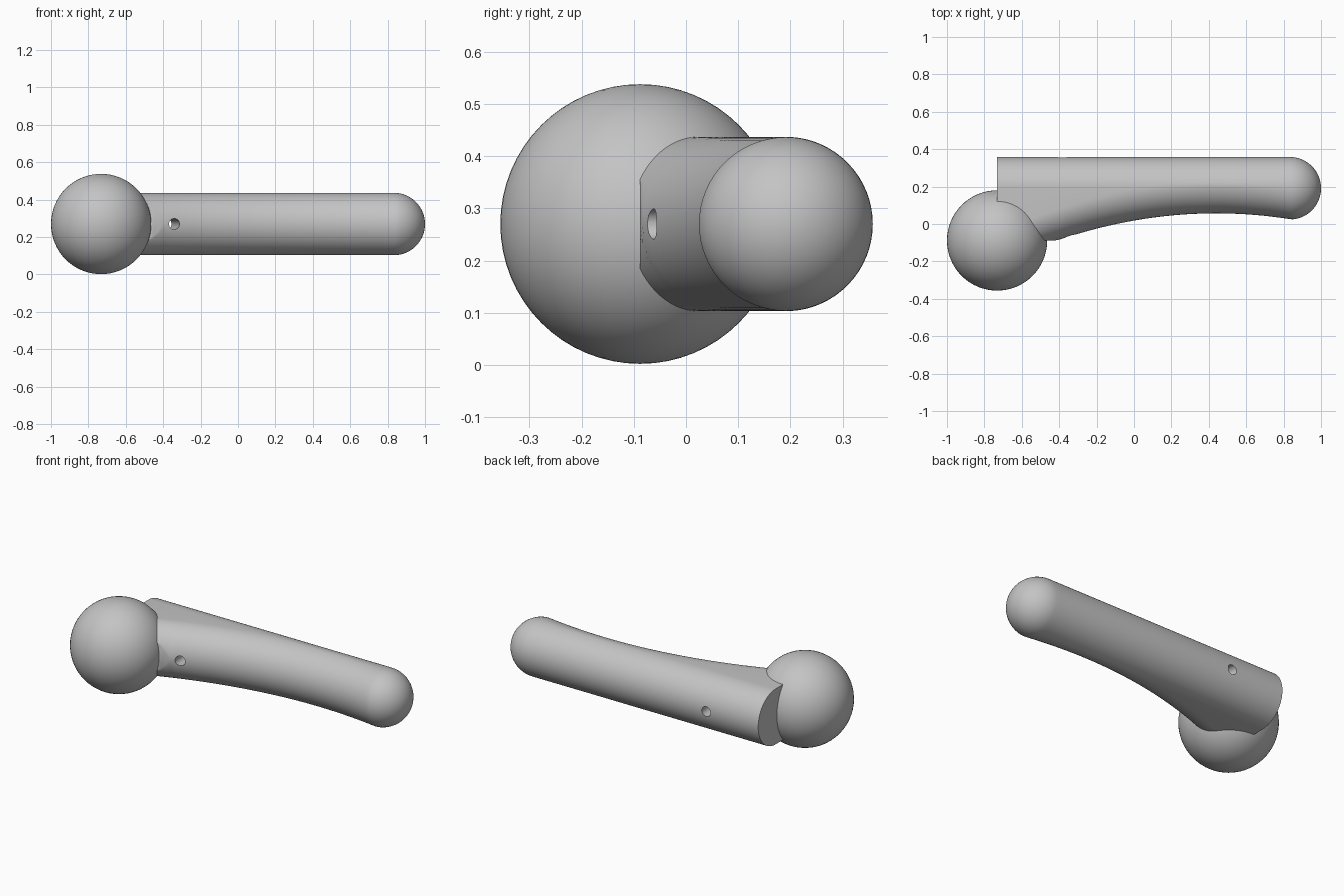
import bpy, bmesh, math
from mathutils import Vector

if "Cube" in bpy.data.objects:
    bpy.data.objects.remove(bpy.data.objects["Cube"], do_unlink=True)

MID_Z = 0.27         # height of the shared symmetry plane
BALL_R = 0.268
BALL = Vector((-0.732, -0.088, MID_Z))
R = 0.167            # grip radius
BACK_C = 0.191       # centre line of the straight back edge
FLAT_Y = BALL.y      # front of the grip is trimmed flat here
X_START, X_END = BALL.x, 0.833
ARC = 16             # segments per quarter of the section

grey = bpy.data.materials.new("plain grey")
grey.use_nodes = True
grey.diffuse_color = (0.55, 0.55, 0.55, 1)
grey.node_tree.nodes["Principled BSDF"].inputs["Base Color"].default_value = grey.diffuse_color


def finish(name, bm):
    bmesh.ops.recalc_face_normals(bm, faces=bm.faces)
    mesh = bpy.data.meshes.new(name)
    bm.to_mesh(mesh)
    bm.free()
    mesh.materials.append(grey)
    obj = bpy.data.objects.new(name, mesh)
    bpy.context.collection.objects.link(obj)
    return obj


def shade(obj):
    bpy.ops.object.select_all(action='DESELECT')
    obj.select_set(True)
    bpy.context.view_layer.objects.active = obj
    bpy.ops.object.shade_smooth_by_angle(angle=math.radians(30))


def section(x, front_c, r):
    """Closed outline: front arc trimmed flat, straight sides, back arc."""
    first = math.acos(min(1, (front_c - FLAT_Y) / r))
    last = math.acos(max(0, front_c - BACK_C) / 2 / r)
    half = []
    for i in range(ARC + 1):
        a = first + (last - first) * i / ARC
        half.append((front_c - r * math.cos(a), r * math.sin(a)))
    for i in range(ARC + 1):
        a = last * (1 - i / ARC)
        half.append((BACK_C + r * math.cos(a), r * math.sin(a)))
    lower = [(y, -z) for y, z in reversed(half[:-1])]
    return [Vector((x, y, MID_Z + z)) for y, z in half + lower]


# Grip: sections along a hollow arc, closed by a domed end
rings = []
steps = 56
for i in range(steps + 1):
    x = X_START + (X_END - X_START) * i / steps
    front = 0.057 - (x - 0.44) ** 2 / 5
    rings.append(section(x, front + R, R))
for i in range(1, 16):
    t = math.pi / 2 * i / 16
    rings.append(section(X_END + R * math.sin(t), BACK_C, R * math.cos(t)))

bm = bmesh.new()
loops = [[bm.verts.new(p) for p in ring] for ring in rings]
n = len(loops[0])
for a, b in zip(loops, loops[1:]):
    for j in range(n):
        k = (j + 1) % n
        bm.faces.new((a[j], a[k], b[k], b[j]))
bm.faces.new(loops[0])
tip = bm.verts.new((X_END + R, BACK_C, MID_Z))
for j in range(n):
    bm.faces.new((loops[-1][j], loops[-1][(j + 1) % n], tip))
bmesh.ops.remove_doubles(bm, verts=bm.verts, dist=0.0001)
grip = finish("grip", bm)

# Slanted pin hole through the grip
start, end = Vector((-0.33, -0.17, MID_Z)), Vector((-0.395, 0.46, MID_Z))
axis = end - start
bm = bmesh.new()
bmesh.ops.create_cone(bm, cap_ends=True, segments=32, radius1=0.029,
                      radius2=0.029, depth=axis.length)
cutter = finish("pin_hole_cutter", bm)
cutter.hide_render = True
cutter.location = (start + end) / 2
cutter.rotation_mode = 'QUATERNION'
cutter.rotation_quaternion = axis.to_track_quat('Z', 'Y')
bpy.context.view_layer.update()
cut = grip.modifiers.new("pin_hole", 'BOOLEAN')
cut.operation = 'DIFFERENCE'
cut.solver = 'EXACT'
cut.object = cutter
bpy.context.view_layer.objects.active = grip
bpy.ops.object.modifier_apply(modifier=cut.name)
bpy.data.objects.remove(cutter, do_unlink=True)
shade(grip)

# Ball head
bm = bmesh.new()
bmesh.ops.create_uvsphere(bm, u_segments=64, v_segments=32, radius=BALL_R)
ball = finish("ball_head", bm)
ball.location = BALL
shade(ball)
